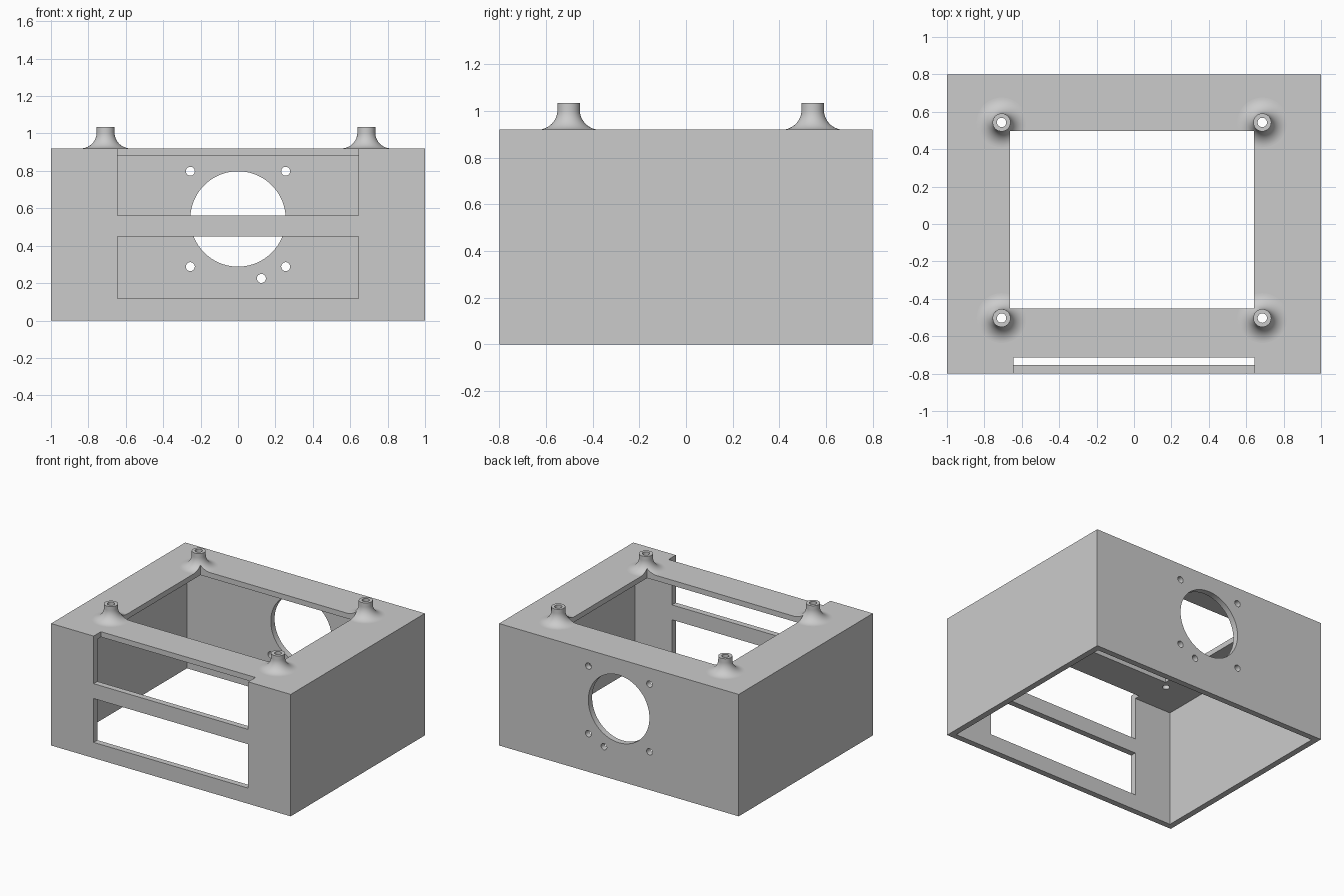
import bpy, bmesh
from math import pi, sin, cos
from mathutils import Matrix, Vector

cube = bpy.data.objects.get("Cube")
if cube:
    bpy.data.objects.remove(cube, do_unlink=True)

grey = bpy.data.materials.new("plain grey")
grey.use_nodes = True
grey.diffuse_color = (0.6, 0.6, 0.6, 1)
grey.node_tree.nodes["Principled BSDF"].inputs["Base Color"].default_value = (0.6, 0.6, 0.6, 1)

TOP, PLATE, WALL = 0.92, 0.88, 0.045


def make_object(name, bm):
    bmesh.ops.recalc_face_normals(bm, faces=bm.faces)
    mesh = bpy.data.meshes.new(name)
    bm.to_mesh(mesh)
    bm.free()
    mesh.materials.append(grey)
    obj = bpy.data.objects.new(name, mesh)
    bpy.context.collection.objects.link(obj)
    return obj


def box(name, low, high):
    low, high = Vector(low), Vector(high)
    bm = bmesh.new()
    place = Matrix.Translation((low + high) / 2) @ Matrix.Diagonal((*(high - low), 1))
    bmesh.ops.create_cube(bm, size=1, matrix=place)
    return make_object(name, bm)


def cylinder(name, centre, radius, depth, along_y=False, segments=32):
    bm = bmesh.new()
    turn = Matrix.Rotation(pi / 2 if along_y else 0, 4, 'X')
    bmesh.ops.create_cone(bm, cap_ends=True, segments=segments, radius1=radius,
                          radius2=radius, depth=depth,
                          matrix=Matrix.Translation(centre) @ turn)
    return make_object(name, bm)


def revolve(name, profile, centre, segments=64):
    bm = bmesh.new()
    verts = [bm.verts.new((r, 0, z)) for r, z in profile]
    edges = [bm.edges.new((a, b)) for a, b in zip(verts, verts[1:] + verts[:1])]
    bmesh.ops.spin(bm, geom=verts + edges, cent=(0, 0, 0), axis=(0, 0, 1),
                   angle=2 * pi, steps=segments, use_merge=True)
    bmesh.ops.remove_doubles(bm, verts=bm.verts, dist=0.00001)
    bmesh.ops.translate(bm, verts=bm.verts, vec=centre)
    return make_object(name, bm)


def activate(obj):
    bpy.ops.object.select_all(action='DESELECT')
    obj.select_set(True)
    bpy.context.view_layer.objects.active = obj


def cut(obj, cutter, keep=False):
    cutter.hide_render = True
    mod = obj.modifiers.new("cut", 'BOOLEAN')
    mod.operation, mod.solver, mod.object = 'DIFFERENCE', 'EXACT', cutter
    activate(obj)
    bpy.ops.object.modifier_apply(modifier=mod.name)
    if not keep:
        bpy.data.objects.remove(cutter, do_unlink=True)


# Hollow housing, open underneath
housing = box("housing", (-1, -0.8, 0), (1, 0.8, TOP))
cut(housing, box("cavity_cutter", (WALL - 1, WALL - 0.8, -0.1), (1 - WALL, 0.8 - WALL, PLATE)))

# Front bays; the upper one also notches the top plate
cut(housing, box("lower_bay_cutter", (-0.645, -0.9, 0.118), (0.645, -0.715, 0.449)))
cut(housing, box("upper_bay_cutter", (-0.645, -0.9, 0.561), (0.645, -0.713, 1.1)))

# Large opening in the top plate, reused to trim the standoffs
opening = box("top_opening_cutter", (-0.662, -0.453, 0.8), (0.642, 0.498, 1.2))
cut(housing, opening, keep=True)

# Fan opening, its screw holes and a cable hole in the back wall
FAN_Z, FAN_R = 0.543, 0.255
cut(housing, cylinder("fan_cutter", (0, 0.8, FAN_Z), FAN_R, 0.3, True, 96))
small_holes = [(sx * FAN_R, FAN_Z + sz * FAN_R) for sx in (-1, 1) for sz in (-1, 1)]
for x, z in small_holes + [(0.125, 0.225)]:
    cut(housing, cylinder("screw_hole_cutter", (x, 0.8, z), 0.024, 0.3, True))

# Flared standoffs with a bore through the top plate
BORE, NECK, FLARE, HEIGHT = 0.025, 0.048, 0.085, 0.115
arc = [(NECK + FLARE * (1 - cos(a)), FLARE * (1 - sin(a)))
       for a in (pi / 2 * (1 - i / 16) for i in range(17))]
profile = [(BORE, 0)] + arc + [(NECK, HEIGHT), (BORE, HEIGHT)]
for depth_name, y in (("front", -0.503), ("back", 0.543)):
    for side, x in (("right", -0.708), ("left", 0.686)):
        cut(housing, cylinder("bore_cutter", (x, y, TOP), BORE, 0.4, segments=64))
        standoff = revolve(f"{depth_name}_{side}_standoff", profile, (x, y, TOP))
        cut(standoff, opening, keep=True)
        activate(standoff)
        bpy.ops.object.shade_smooth_by_angle(angle=pi / 6)
bpy.data.objects.remove(opening, do_unlink=True)

activate(housing)
bpy.ops.object.shade_smooth_by_angle(angle=pi / 6)
